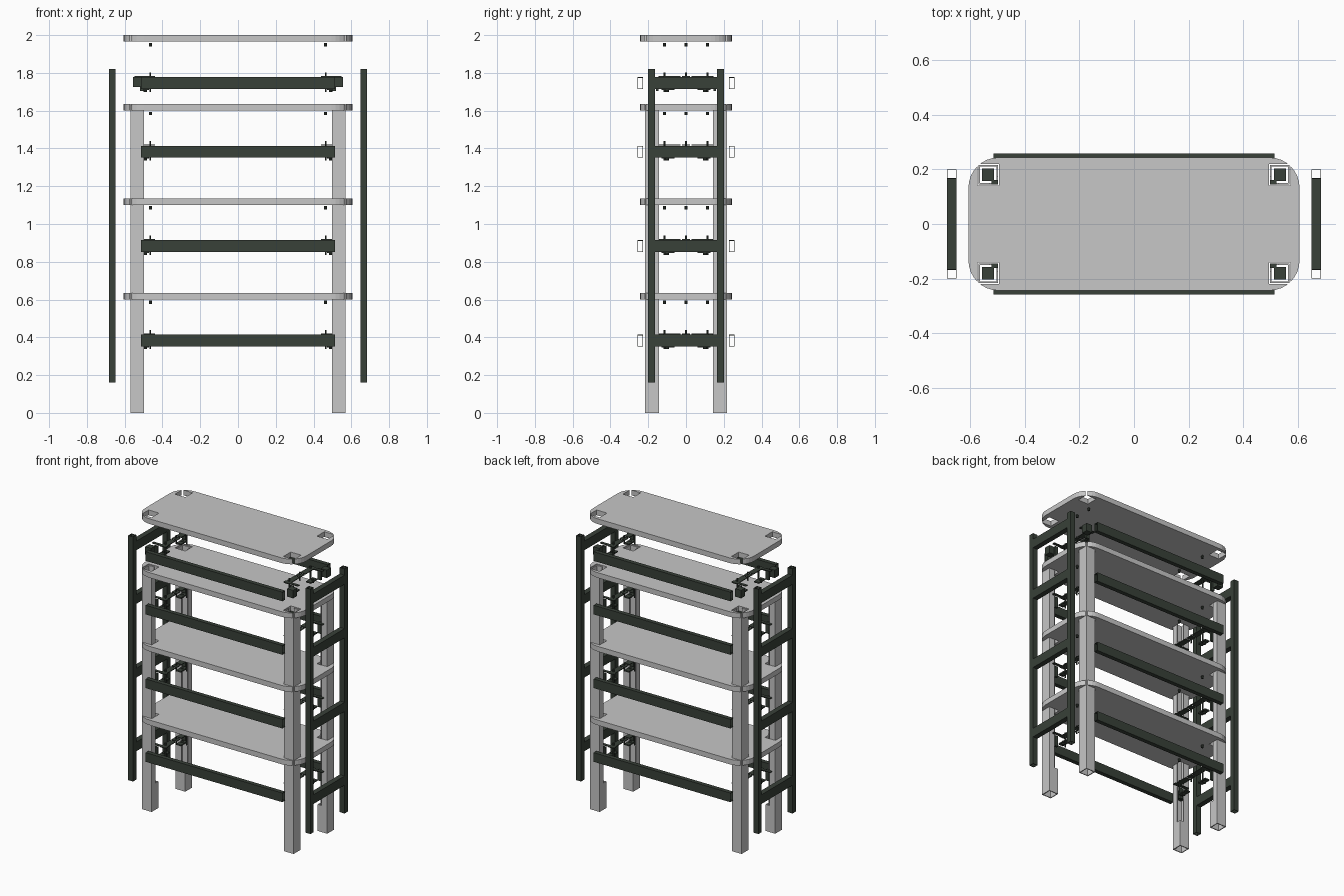
import bpy, bmesh
from math import pi
from mathutils import Vector

cube = bpy.data.objects.get("Cube")
if cube:
    bpy.data.objects.remove(cube, do_unlink=True)


def material(name, rgb):
    m = bpy.data.materials.new(name)
    m.use_nodes = True
    color = (*rgb, 1)
    m.diffuse_color = color
    m.node_tree.nodes["Principled BSDF"].inputs["Base Color"].default_value = color
    return m


GREY = material("light grey board", (0.57, 0.57, 0.57))
DARK = material("dark green metal", (0.04, 0.052, 0.04))


def finish(bm, name, mat):
    bmesh.ops.recalc_face_normals(bm, faces=bm.faces)
    mesh = bpy.data.meshes.new(name)
    bm.to_mesh(mesh)
    bm.free()
    mesh.materials.append(mat)
    ob = bpy.data.objects.new(name, mesh)
    bpy.context.scene.collection.objects.link(ob)
    return ob


def add_box(bm, lo, hi):
    """Axis-aligned box between two corners given in any order."""
    lo, hi = Vector(lo), Vector(hi)
    verts = bmesh.ops.create_cube(bm, size=1)["verts"]
    for v in verts:
        v.co = [(lo[i] + hi[i]) / 2 + v.co[i] * abs(hi[i] - lo[i]) for i in range(3)]


def add_pin(bm, x, y, z0, z1, r):
    verts = bmesh.ops.create_cone(bm, cap_ends=True, segments=10, radius1=r,
                                  radius2=r, depth=z1 - z0)["verts"]
    bmesh.ops.translate(bm, verts=verts, vec=(x, y, (z0 + z1) / 2))


def add_tube(bm, lo, hi, axis, wall):
    """Open-ended rectangular tube running along one axis."""
    a, b = [i for i in range(3) if i != axis]
    rings = []
    for end in (lo[axis], hi[axis]):
        for inset in (0, wall):
            ring = []
            for u, w in ((0, 0), (1, 0), (1, 1), (0, 1)):
                p = [0, 0, 0]
                p[axis] = end
                p[a] = hi[a] - inset if u else lo[a] + inset
                p[b] = hi[b] - inset if w else lo[b] + inset
                ring.append(bm.verts.new(p))
            rings.append(ring)
    out0, in0, out1, in1 = rings
    for r, s in ((out0, out1), (in0, in1), (out0, in0), (out1, in1)):
        for i in range(4):
            j = (i + 1) % 4
            bm.faces.new((r[i], r[j], s[j], s[i]))


def cut(ob, cutter):
    mod = ob.modifiers.new("cut", "BOOLEAN")
    mod.operation = "DIFFERENCE"
    mod.solver = "EXACT"
    mod.object = cutter
    cutter.hide_render = True
    cutter.hide_viewport = True
    cutter.display_type = "WIRE"


CORNERS = [(sx, sy) for sx in (-1, 1) for sy in (-1, 1)]
LEG_X, LEG_Y, LEG_HALF = 0.533, 0.18, 0.036
SHELVES = (0.6, 1.1, 1.6, 1.965)
RAILS = (0.352, 0.852, 1.352, 1.715)

# Square corner openings shared by all shelves
bm = bmesh.new()
for sx, sy in CORNERS:
    add_box(bm, (sx * 0.572, sy * 0.219, -0.1), (sx * 0.494, sy * 0.141, 2.2))
opening_cutter = finish(bm, "corner_opening_cutter", GREY)

# Rounded shelves
for n, z in enumerate(SHELVES):
    bm = bmesh.new()
    add_box(bm, (-0.605, -0.243, z), (0.605, 0.243, z + 0.035))
    upright = [e for e in bm.edges if abs(e.verts[0].co.z - e.verts[1].co.z) > 0.01]
    bmesh.ops.bevel(bm, geom=upright, offset=0.11, segments=8, profile=0.5,
                    affect="EDGES")
    shelf = finish(bm, f"shelf_{n + 1}", GREY)
    cut(shelf, opening_cutter)

# Notch along the inward corner of each leg, above the foot
bm = bmesh.new()
for sx, sy in CORNERS:
    add_box(bm, (sx * 0.526, sy * 0.173, 0.18), (sx * 0.45, sy * 0.1, 2))
notch_cutter = finish(bm, "leg_notch_cutter", GREY)

# Hollow square legs
for sx, sy in CORNERS:
    bm = bmesh.new()
    cx, cy = sx * LEG_X, sy * LEG_Y
    add_tube(bm, (cx - LEG_HALF, cy - LEG_HALF, 0),
             (cx + LEG_HALF, cy + LEG_HALF, 1.63), 2, 0.006)
    leg = finish(bm, f"{'back' if sy > 0 else 'front'}_{'left' if sx > 0 else 'right'}_leg", GREY)
    cut(leg, notch_cutter)

# Long hollow rails at front and back
for n, z in enumerate(RAILS):
    for sy in (-1, 1):
        bm = bmesh.new()
        y0, y1 = sorted((sy * 0.228, sy * 0.257))
        add_tube(bm, (-0.513, y0, z), (0.513, y1, z + 0.062), 0, 0.003)
        finish(bm, f"{'back' if sy > 0 else 'front'}_rail_{n + 1}", DARK)

# Ladder-shaped end frames
for sx in (-1, 1):
    x0, x1 = sorted((sx * 0.648, sx * 0.684))
    bm = bmesh.new()
    for y in (-0.2, 0.165):
        add_tube(bm, (x0, y, 0.16), (x1, y + 0.035, 1.82), 2, 0.003)
    for z in RAILS:
        add_tube(bm, (x0, -0.165, z), (x1, 0.165, z + 0.062), 1, 0.003)
    finish(bm, f"{'left' if sx > 0 else 'right'}_end_frame", DARK)

# Corner connectors: plug inside the leg, thin arms and pins
for n, z in enumerate(RAILS):
    top = z + 0.064
    for sx, sy in CORNERS:
        bm = bmesh.new()
        add_box(bm, (sx * 0.555, sy * 0.202, z + 0.01), (sx * 0.511, sy * 0.158, top))
        add_box(bm, (sx * 0.52, sy * 0.16, z - 0.01), (sx * 0.497, sy * 0.145, top))
        add_box(bm, (sx * 0.548, sy * 0.14, top), (sx * 0.44, sy * 0.12, top + 0.005))
        add_box(bm, (sx * 0.485, sy * 0.145, top), (sx * 0.445, sy * 0.03, top + 0.005))
        add_box(bm, (sx * 0.505, sy * 0.13, z - 0.005), (sx * 0.47, sy * 0.06, z + 0.004))
        add_pin(bm, sx * 0.465, sy * 0.113, z - 0.015, z + 0.088, 0.005)
        add_pin(bm, sx * 0.49, sy * 0.1, z - 0.015, z + 0.01, 0.01)
        finish(bm, f"corner_connector_{n + 1}", DARK)
    for sx in (-1, 1):
        bm = bmesh.new()
        add_box(bm, (sx * 0.485, -0.02, top), (sx * 0.445, 0.02, top + 0.005))
        add_pin(bm, sx * 0.465, 0, z + 0.03, z + 0.088, 0.005)
        finish(bm, f"middle_connector_{n + 1}", DARK)

# Screw heads hanging below each shelf
for n, z in enumerate(SHELVES):
    bm = bmesh.new()
    for x in (-0.463, 0.463):
        for y in (-0.113, 0, 0.113):
            add_pin(bm, x, y, z - 0.024, z - 0.006, 0.008)
    finish(bm, f"shelf_screws_{n + 1}", DARK)
